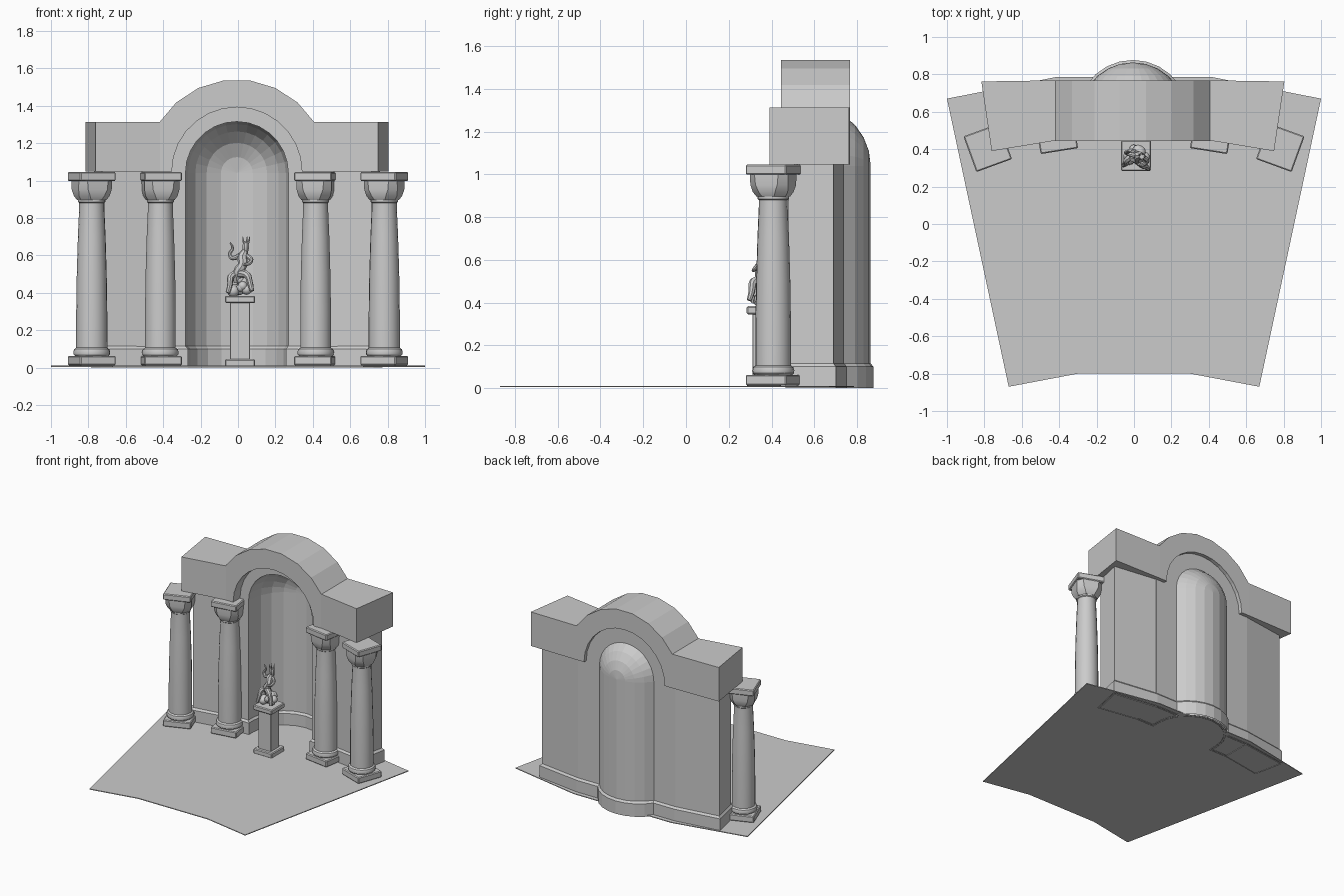
import bpy, bmesh, math, random
from mathutils import Matrix, Vector

if "Cube" in bpy.data.objects:
    bpy.data.objects.remove(bpy.data.objects["Cube"])

CX = -0.006                       # the wall sits a hair left of centre
R_IN, R_OUT, NY = 0.275, 0.284, 0.58
FRONT, BACK, SPRING, BREAK = 0.53, 0.74, 1.04, 0.42


def finish(bm, name, x=0.0, smooth=None):
    bmesh.ops.remove_doubles(bm, verts=bm.verts, dist=0.0004)
    bmesh.ops.recalc_face_normals(bm, faces=bm.faces)
    me = bpy.data.meshes.new(name)
    bm.to_mesh(me)
    bm.free()
    ob = bpy.data.objects.new(name, me)
    bpy.context.collection.objects.link(ob)
    ob.location.x = x
    if smooth:
        bpy.ops.object.select_all(action='DESELECT')
        ob.select_set(True)
        bpy.context.view_layer.objects.active = ob
        bpy.ops.object.shade_smooth_by_angle(angle=math.radians(smooth))
    return ob


def loft(bm, rings, closed=True, caps=False):
    vs = [[bm.verts.new(p) for p in ring] for ring in rings]
    n = len(vs[0])
    for a, b in zip(vs, vs[1:]):
        for i in range(n if closed else n - 1):
            j = (i + 1) % n
            bm.faces.new((a[i], a[j], b[j], b[i]))
    if caps:
        bm.faces.new(vs[0][::-1])
        bm.faces.new(vs[-1])


def prism(name, plan, z0, z1, x=0.0):
    bm = bmesh.new()
    loft(bm, [[(px, py, z) for px, py in plan] for z in (z0, z1)], caps=True)
    return finish(bm, name, x)


def box(bm, size, h0, h1, bevel=0.006):
    part = bmesh.new()
    s = size / 2
    loft(part, [[(-s, -s, z), (s, -s, z), (s, s, z), (-s, s, z)] for z in (h0, h1)], caps=True)
    bmesh.ops.bevel(part, geom=part.edges[:], offset=bevel, segments=1, affect='EDGES')
    tmp = bpy.data.meshes.new("tmp")
    part.to_mesh(tmp)
    part.free()
    bm.from_mesh(tmp)
    bpy.data.meshes.remove(tmp)


def mirror(pts):
    return [(-x, y) for x, y in pts]


# niche profile as (radius, y): inner skin and the outer skin behind the wall
inner = [(R_IN * math.cos(k * math.pi / 10), NY + R_IN * math.sin(k * math.pi / 10)) for k in range(6)]
a0 = math.asin((BACK - NY) / R_OUT)
outer = []
for k in range(5):
    a = a0 + (math.pi / 2 - a0) * k / 4
    outer.append((R_OUT * math.cos(a), NY + R_OUT * math.sin(a)))

# floor, with the little apse under the niche
tip = [p for p in inner if p[1] > 0.786][:-1]
right = [(0.3, -0.80), (0.67, -0.87), (1.0, 0.67), (0.42, 0.785), (0.2, 0.785)] + tip
floor_plan = right + [(0, inner[-1][1])] + mirror(right)[::-1]
prism("floor", floor_plan, 0.004, 0.01)


# centre wall and domed niche: one profile carried round a stilted arch
def stilted(r, y, n=14):
    pts = [(-r, y, 0)]
    for k in range(n + 1):
        a = math.pi * (1 - k / n)
        pts.append((r * math.cos(a), y, SPRING + r * math.sin(a)))
    return pts + [(r, y, 0)]


profile = [(BREAK, FRONT), (R_IN, FRONT)] + inner + outer[::-1] + [(BREAK, BACK)]
bm = bmesh.new()
loft(bm, [stilted(r, y) for r, y in profile + profile[:1]], closed=False)
finish(bm, "niche_wall", CX)

# side walls and entablature ends, angled back on both sides
for label, s in (("left", -1), ("right", 1)):
    wall = [(0.41, FRONT), (0.72, 0.48), (0.764, 0.69), (0.41, BACK)]
    prism(label + "_wall", [(s * x, y) for x, y in wall], 0, 1.06, CX)
    beam = [(0.41, 0.447), (0.755, 0.39), (0.81, 0.762), (0.41, 0.768)]
    prism(label + "_entablature", [(s * x, y) for x, y in beam], 1.047, 1.312, CX)

# arched centre of the entablature
arch = []
for k in range(8):
    a = math.radians(148 - 116 * k / 7)
    arch.append((0.49 * math.cos(a), 1.05 + 0.49 * math.sin(a)))
arch += [(0.41, 1.312), (0.41, 1.047)]
for k in range(15):
    a = math.pi * k / 14
    arch.append((0.348 * math.cos(a), 1.047 + 0.345 * math.sin(a)))
arch += [(-0.41, 1.047), (-0.41, 1.312)]
bm = bmesh.new()
loft(bm, [[(x, y, z) for x, z in arch] for y in (0.445, 0.768)], caps=True)
finish(bm, "arched_entablature", CX)

# skirting that follows the whole wall footprint
half = [(0, inner[-1][1])] + inner[-2::-1] + [(R_IN, FRONT), (BREAK, FRONT), (0.72, 0.48), (0.764, 0.69),
                                              (BREAK, BACK)] + outer[:-1] + [(0, outer[-1][1])]
path = [Vector(p) for p in half + mirror(half[1:-1])[::-1]]


def offset(pts, d):
    out = []
    for i, p in enumerate(pts):
        e1 = (p - pts[i - 1]).normalized()
        e2 = (pts[(i + 1) % len(pts)] - p).normalized()
        n1, n2 = Vector((e1.y, -e1.x)), Vector((e2.y, -e2.x))
        out.append(p + (n1 + n2) * d / (1 + n1.dot(n2)))
    return out


bm = bmesh.new()
loft(bm, [[(p.x, p.y, z) for p in offset(path, d)] for d, z in ((0.013, 0), (0.013, 0.1), (0.0, 0.115))])
finish(bm, "skirting", CX)


# columns: plinth, round base, swelling shaft, blocky capital and abacus
def column(name, x, y, turn):
    bm = bmesh.new()
    box(bm, 0.203, 0.012, 0.062)
    prof = [(0.088, 0.06), (0.097, 0.07), (0.099, 0.083), (0.094, 0.098), (0.083, 0.106), (0.083, 0.3),
            (0.08, 0.5), (0.074, 0.7), (0.067, 0.86), (0.067, 0.88), (0.073, 0.885), (0.073, 0.9)]
    loft(bm, [[(r * math.cos(k * math.pi / 10), r * math.sin(k * math.pi / 10), z) for k in range(20)]
              for r, z in prof])
    rings = []
    for h, c, z in ((0.072, 0.042, 0.895), (0.087, 0.046, 0.918), (0.094, 0.04, 0.95), (0.095, 0.036, 1.0)):
        d = h - c
        rings.append([(px, py, z) for px, py in ((h, -d), (h, d), (d, h), (-d, h),
                                                 (-h, d), (-h, -d), (-d, -h), (d, -h))])
    loft(bm, rings, caps=True)
    box(bm, 0.203, 0.998, 1.045)
    bmesh.ops.transform(bm, verts=bm.verts, matrix=Matrix.Translation((x, y, 0)) @ Matrix.Rotation(turn, 4, 'Z'))
    finish(bm, name, 0, 30)


for label, s in (("left", -1), ("right", 1)):
    column(label + "_outer_column", s * 0.782, 0.408, -s * math.radians(20))
    column(label + "_inner_column", s * 0.415, 0.49, -s * math.radians(9))

# pedestal
PX, PY = 0.011, 0.365
bm = bmesh.new()
box(bm, 0.16, 0.005, 0.045)
box(bm, 0.107, 0.03, 0.36, 0.003)
box(bm, 0.162, 0.345, 0.383)
bmesh.ops.translate(bm, verts=bm.verts, vec=(PX, PY, 0))
finish(bm, "pedestal")

# statue: rocky mound
random.seed(4)
bm = bmesh.new()
for k in range(14):
    a = k * 2.4
    d = 0.05 * math.sqrt((k % 7) / 7)
    r = random.uniform(0.022, 0.034)
    pos = (PX + d * math.cos(a), PY + 0.8 * d * math.sin(a), 0.405 + random.uniform(0, 0.07) * (1 - d * 9))
    bmesh.ops.create_icosphere(bm, subdivisions=2, radius=r, matrix=Matrix.Translation(pos))
finish(bm, "statue_mound", 0, 40)

# statue: twisting figure, raised arms, coils and spiky crown as tapered tubes
cu = bpy.data.curves.new("figure_tubes", 'CURVE')
cu.dimensions, cu.bevel_depth, cu.bevel_resolution, cu.use_fill_caps = '3D', 1.0, 2, True


def tube(pts):
    sp = cu.splines.new('NURBS')
    sp.points.add(len(pts) - 1)
    for p, (x, y, z, r) in zip(sp.points, pts):
        p.co, p.radius = (x, PY + y, z, 1), r
    sp.order_u, sp.use_endpoint_u, sp.resolution_u = 3, True, 4


tube([(0.0, 0.01, 0.46, .026), (-0.005, -0.01, 0.51, .03), (0.03, -0.02, 0.55, .024),
      (0.02, 0, 0.59, .03), (0.04, 0, 0.625, .016), (0.04, 0, 0.645, .012)])
tube([(0.04, 0, 0.625, .016), (0.042, -0.005, 0.645, .022), (0.042, -0.005, 0.675, .014)])
tube([(0.01, 0, 0.6, .014), (-0.03, 0.01, 0.575, .012), (-0.05, 0.02, 0.61, .01),
      (-0.02, 0.02, 0.64, .008), (-0.042, 0.02, 0.668, .004)])
tube([(0.04, 0, 0.6, .014), (0.078, -0.02, 0.585, .012), (0.06, -0.05, 0.55, .01), (0.03, -0.05, 0.55, .007)])
tube([(0.0, -0.01, 0.5, .022), (0.05, -0.055, 0.51, .02), (0.065, -0.055, 0.45, .015), (0.075, -0.07, 0.41, .012)])
tube([(0.01, 0.01, 0.5, .022), (-0.045, -0.02, 0.5, .018), (-0.04, -0.045, 0.44, .014), (-0.055, -0.05, 0.4, .012)])
for k in range(5):
    c, s = math.cos(k * 1.257), math.sin(k * 1.257)
    tube([(0.042 + .012 * c, .012 * s - .005, 0.665, .006), (0.042 + .02 * c, .02 * s - .005, 0.683, .004),
          (0.042 + .02 * c, .02 * s - .005, 0.702, .001)])
src = bpy.data.objects.new("figure_tubes", cu)
bpy.context.collection.objects.link(src)
me = bpy.data.meshes.new_from_object(src.evaluated_get(bpy.context.evaluated_depsgraph_get()))
bpy.data.objects.remove(src)
bm = bmesh.new()
bm.from_mesh(me)
finish(bm, "statue_figure", 0, 40)
